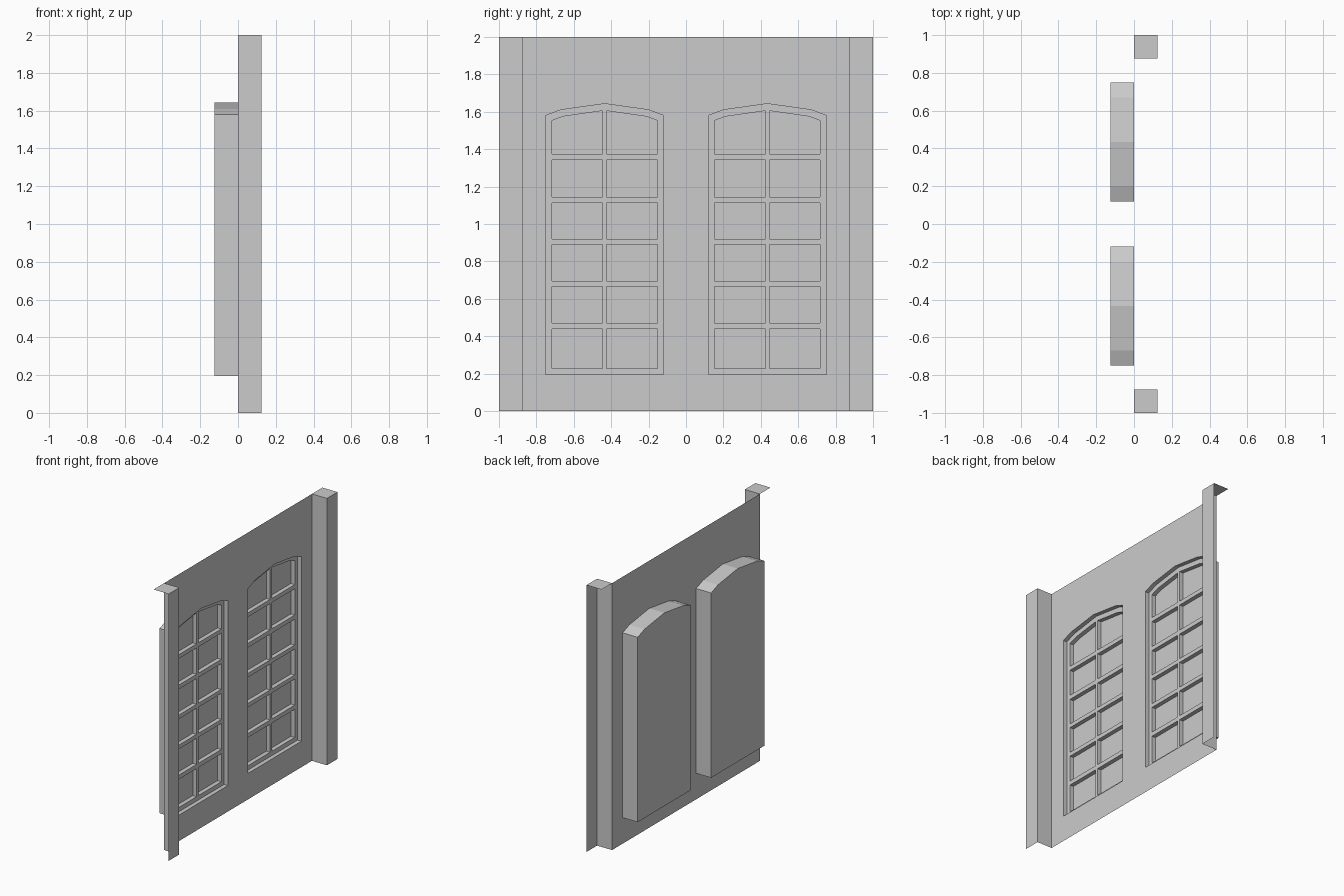
import bpy, bmesh
from mathutils import Vector

if "Cube" in bpy.data.objects:
    bpy.data.objects.remove(bpy.data.objects["Cube"])

BACK, FRAME_X, PANE_X = -0.125, -0.031, -0.0625


def loop_edges(bm, pts, x):
    vs = [bm.verts.new((x, y, z)) for y, z in pts]
    return [bm.edges.new((vs[i], vs[(i + 1) % len(vs)])) for i in range(len(vs))]


def sheet(bm, outer, holes, x):
    """Flat sheet at x, facing +x, with openings."""
    edges = loop_edges(bm, outer, x)
    for h in holes:
        edges += loop_edges(bm, h, x)
    res = bmesh.ops.triangle_fill(bm, use_beauty=True, edges=edges, normal=Vector((1, 0, 0)))
    for f in res["geom"]:
        if isinstance(f, bmesh.types.BMFace):
            f.normal_update()
            if f.normal.x < 0:
                f.normal_flip()


def skin(bm, pts, x0, x1):
    """Band of quads running along a closed outline between two depths."""
    a = [bm.verts.new((x0, y, z)) for y, z in pts]
    b = [bm.verts.new((x1, y, z)) for y, z in pts]
    n = len(pts)
    for i in range(n):
        j = (i + 1) % n
        bm.faces.new((a[i], a[j], b[j], b[i]))


def face(bm, pts3):
    bm.faces.new([bm.verts.new(p) for p in pts3])


def finish(name, bm):
    bmesh.ops.remove_doubles(bm, verts=bm.verts, dist=1e-5)
    me = bpy.data.meshes.new(name)
    bm.to_mesh(me)
    bm.free()
    ob = bpy.data.objects.new(name, me)
    bpy.context.collection.objects.link(ob)
    return ob


def place(pts, c):
    return [(u + c, z) for u, z in pts]


# Outline of one arched window, around its own centre line
arch = [(-.315, .195), (.315, .195), (.315, 1.58), (.235, 1.61),
        (0, 1.643), (-.235, 1.61), (-.315, 1.58)]

# Pane openings: five rectangular rows and an arched top row, mirrored
rows = [(.228, .438), (.47, .665), (.695, .89), (.92, 1.113), (1.145, 1.342)]
half = [[(.011, a), (.282, a), (.282, b), (.011, b)] for a, b in rows]
half.append([(.011, 1.373), (.282, 1.373), (.282, 1.553), (.222, 1.575), (.011, 1.605)])
panes = half + [[(-u, z) for u, z in reversed(p)] for p in half]

centres = (-.435, .435)

# Thin wall with the two window openings
bm = bmesh.new()
sheet(bm, [(-.875, 0), (.875, 0), (.875, 2), (-.875, 2)],
      [place(arch, c) for c in centres], 0)
finish("wall", bm)

for side, c in zip(("left", "right"), centres):
    # Box behind the wall, open to the front
    bm = bmesh.new()
    outline = place(arch, c)
    skin(bm, outline, 0, BACK)
    face(bm, [(BACK, y, z) for y, z in reversed(outline)])
    bmesh.ops.recalc_face_normals(bm, faces=bm.faces)
    finish("window_box_" + side, bm)

    # Recessed glazing frame with deeper panes
    bm = bmesh.new()
    openings = [place(p, c) for p in panes]
    sheet(bm, outline, openings, FRAME_X)
    for p in openings:
        skin(bm, p, PANE_X, FRAME_X)
        face(bm, [(PANE_X, y, z) for y, z in p])
    finish("window_frame_" + side, bm)

# Corner posts: front face, inner face and top cap, open on the other sides
for side, s in (("left", -1), ("right", 1)):
    bm = bmesh.new()
    i, o, d = .875 * s, 1.0 * s, .125
    face(bm, [(d, i, 0), (d, o, 0), (d, o, 2), (d, i, 2)])
    face(bm, [(0, i, 0), (d, i, 0), (d, i, 2), (0, i, 2)])
    face(bm, [(0, i, 2), (d, i, 2), (d, o, 2), (0, o, 2)])
    if s < 0:
        bmesh.ops.reverse_faces(bm, faces=bm.faces)
    finish("corner_post_" + side, bm)
